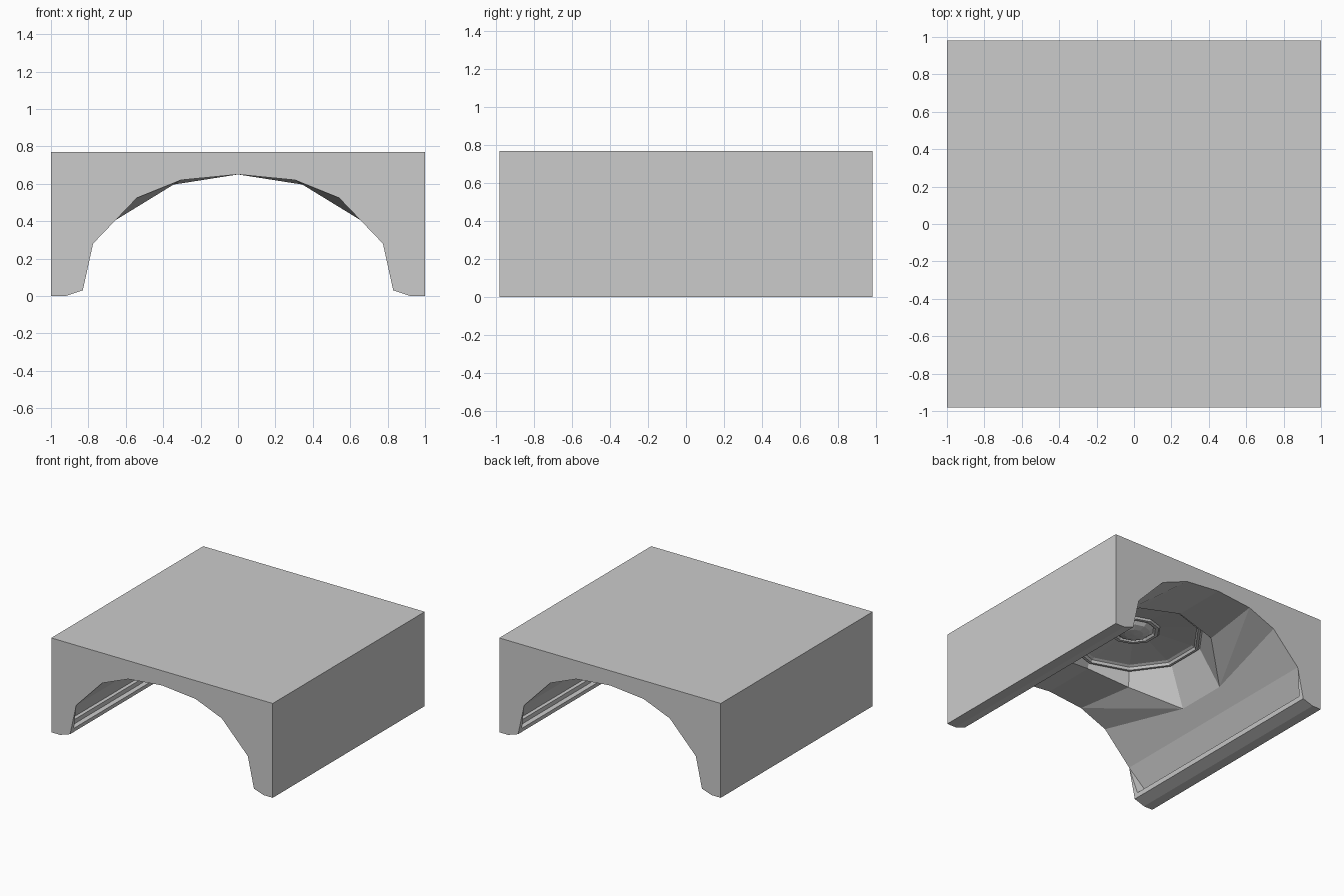
import bpy, bmesh, math

if "Cube" in bpy.data.objects:
    bpy.data.objects.remove(bpy.data.objects["Cube"])

Y = 0.98
TOP = 0.77


def finish(bm, name):
    bmesh.ops.remove_doubles(bm, verts=bm.verts, dist=0.0005)
    bmesh.ops.recalc_face_normals(bm, faces=bm.faces)
    mesh = bpy.data.meshes.new(name)
    bm.to_mesh(mesh)
    bm.free()
    ob = bpy.data.objects.new(name, mesh)
    bpy.context.collection.objects.link(ob)
    return ob


def polar(r, deg, z):
    a = math.radians(deg)
    return (r * math.cos(a), r * math.sin(a), z)


bm = bmesh.new()


def face(*pts):
    bm.faces.new([bm.verts.new(p) for p in pts])


def strip(points):
    # extend a run of points straight to the middle of the hall
    for p, q in zip(points, points[1:]):
        face(p, q, (q[0], 0, q[2]), (p[0], 0, p[2]))


# one quarter of the vaulted block: end wall profile
prof = [(1, 0), (0.92, 0), (0.83, 0.03), (0.775, 0.28), (0.54, 0.525),
        (0.305, 0.62), (0, 0.65)]
end = [(x, Y, z) for x, z in prof]
top_mid, top_side = (0, Y, TOP), (1, Y, TOP)
face(*end, top_mid, top_side)

# outer side, top and foot
strip([top_mid, top_side, end[0], end[1], end[2]])

# recessed side wall with stepped ledge
foot, spring = end[2], end[3]
lip = (0.823, 0.94, 0.065)
steps = [(0.865, 0.93, 0.065), (0.865, 0.93, 0.1), (0.895, 0.93, 0.1)]
face(foot, spring, lip)
strip([foot, lip, *steps, spring])
face(spring, lip, *steps)

# vault facets running up to the ten-sided dome opening
low = (0.656, 0.213, 0.405)
mid = (0.35, 0.48, 0.595)
crown = (0, 0.535, 0.65)
low0 = (low[0], 0, low[2])
face(spring, end[4], low, low0, (spring[0], 0, spring[2]))
face(end[4], end[5], low)
face(end[5], mid, low)
face(end[5], end[6], crown, mid)

# drum between opening and ceiling ring
R, RZ = 0.53, 0.70
ring = [polar(R, a, RZ) for a in (18, 54, 90)]
ring0 = (ring[0][0], 0, RZ)
face(low0, low, ring[0], ring0)
face(low, mid, ring[1], ring[0])
face(mid, crown, ring[2], ring[1])

block = finish(bm, "vaulted_block")
mirror = block.modifiers.new("mirror", "MIRROR")
mirror.use_axis = (True, True, False)
mirror.merge_threshold = 0.001


def lathe(name, profile, sides=10, start=18):
    b = bmesh.new()
    for i in range(sides):
        a0, a1 = (start + 360 / sides * (i + k) for k in (0, 1))
        for (r0, z0), (r1, z1) in zip(profile, profile[1:]):
            pts = [polar(r0, a0, z0), polar(r0, a1, z0)]
            pts += [polar(r1, a1, z1), polar(r1, a0, z1)] if r1 else [(0, 0, z1)]
            b.faces.new([b.verts.new(p) for p in pts])
    return finish(b, name)


# moulded ring with the shallow ceiling inside it, and the central boss
lathe("dome_ceiling", [(R, RZ), (0.515, 0.685), (0.495, 0.685), (0.485, 0.705),
                       (0.465, 0.715), (0.2, 0.75)])
lathe("ceiling_boss", [(0.2, 0.75), (0.19, 0.735), (0.165, 0.735),
                       (0.15, 0.75), (0.12, 0.725), (0.07, 0.71), (0, 0.705)])
